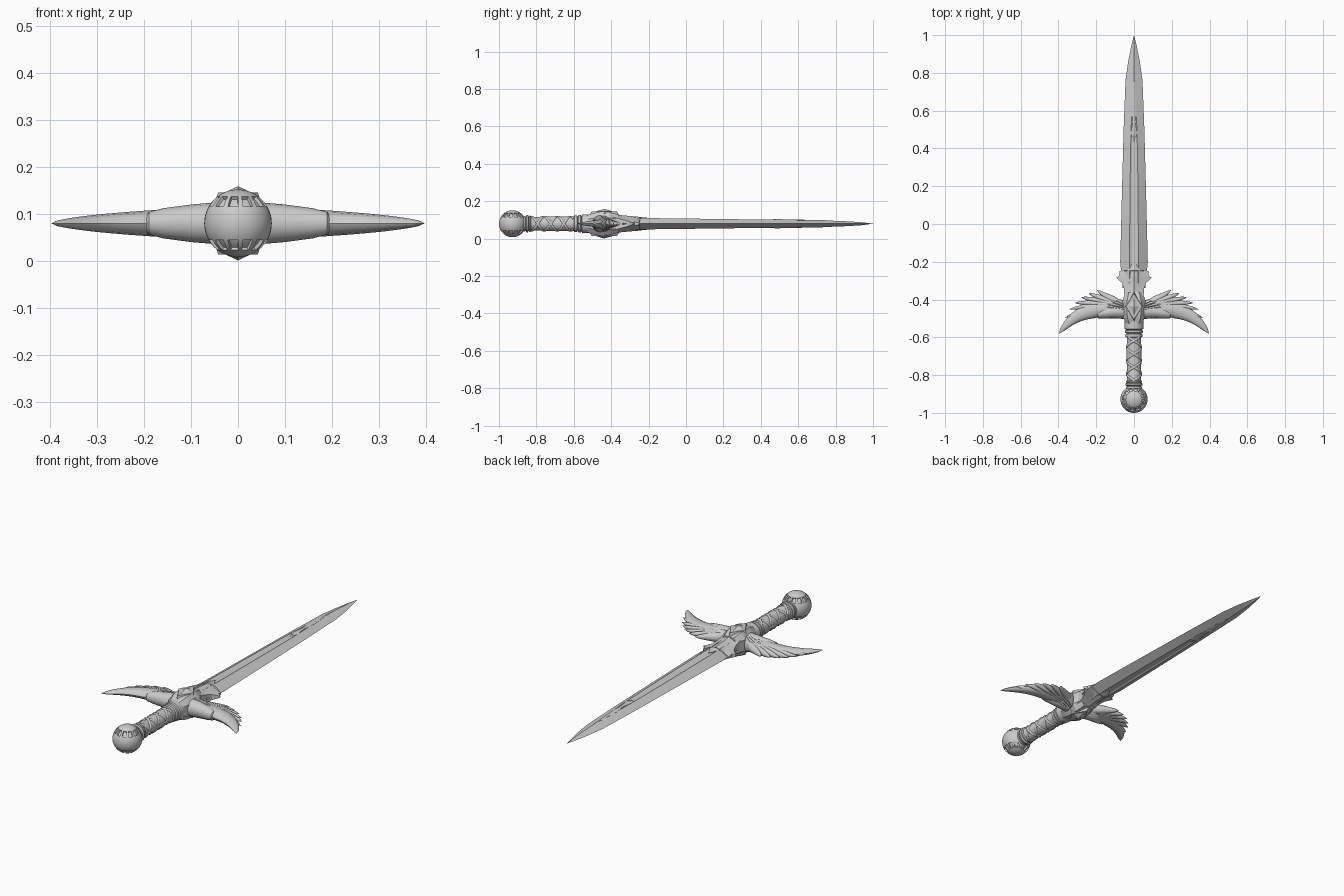
import bpy, bmesh, math
from mathutils import Vector

if "Cube" in bpy.data.objects:
    bpy.data.objects.remove(bpy.data.objects["Cube"])

MID = 0.08  # height of the sword's middle plane

steel = bpy.data.materials.new("grey steel")
steel.use_nodes = True
GREY = (0.6, 0.6, 0.6, 1)
steel.diffuse_color = GREY
steel.node_tree.nodes["Principled BSDF"].inputs["Base Color"].default_value = GREY


def finish(name, bm, mirror="", angle=35):
    """Turn a bmesh into a finished object, mirrored about the sword's middle."""
    bmesh.ops.remove_doubles(bm, verts=bm.verts, dist=0.00005)
    bmesh.ops.recalc_face_normals(bm, faces=bm.faces)
    mesh = bpy.data.meshes.new(name)
    bm.to_mesh(mesh)
    bm.free()
    mesh.materials.append(steel)
    ob = bpy.data.objects.new(name, mesh)
    ob.location.z = MID
    bpy.context.collection.objects.link(ob)
    if mirror:
        mod = ob.modifiers.new("mirror", "MIRROR")
        mod.use_axis = [axis in mirror for axis in "xyz"]
        mod.use_mirror_merge = False
    bpy.ops.object.select_all(action="DESELECT")
    ob.select_set(True)
    bpy.context.view_layer.objects.active = ob
    bpy.ops.object.shade_smooth_by_angle(angle=math.radians(angle))
    return ob


def add_loft(bm, rings):
    """Skin a row of closed rings and cap both ends."""
    rows = [[bm.verts.new(p) for p in ring] for ring in rings]
    n = len(rows[0])
    for a, b in zip(rows, rows[1:]):
        for i in range(n):
            j = (i + 1) % n
            bm.faces.new((a[i], a[j], b[j], b[i]))
    bm.faces.new(rows[0])
    bm.faces.new(rows[-1])


def loft(name, rings, mirror="", angle=35):
    bm = bmesh.new()
    add_loft(bm, rings)
    return finish(name, bm, mirror, angle)


def ellipse(centre, side, w, h, n=12):
    """Ring around a point: w along the side direction, h along z."""
    turns = [math.tau * i / n for i in range(n)]
    return [centre + side * (w * math.cos(a)) + Vector((0, 0, h * math.sin(a))) for a in turns]


def ridged(name, stations):
    """Plate along y with a central ridge: (y, half width, ridge, edge)."""
    loft(name, [[(w, y, e), (0, y, t), (-w, y, e), (-w, y, -e), (0, y, -t), (w, y, -e)]
                for y, w, t, e in stations], angle=15)


# Blade with a hollow fuller: (y, half width, half thickness, fuller half width)
blade = []
for y, w, t, f in [(-0.34, 0.06, 0.034, 0.024), (-0.2, 0.073, 0.03, 0.024),
                   (0.2, 0.063, 0.025, 0.021), (0.5, 0.055, 0.021, 0.016),
                   (0.76, 0.045, 0.017, 0), (0.86, 0.031, 0.013, 0),
                   (0.94, 0.015, 0.008, 0), (1.0, 0, 0, 0)]:
    top = [(f, t), (f * 0.6, t - f * 0.2), (-f * 0.6, t - f * 0.2), (-f, t)]
    under = [(-x, -z) for x, z in top]
    blade.append([(x, y, z) for x, z in [(w, 0)] + top + [(-w, 0)] + under])
loft("blade", blade, angle=10)

# Thin raised ornament near the blade tip
ridged("blade_ornament", [(0.43, 0, 0.02, 0.018), (0.48, 0.017, 0.025, 0.021),
                          (0.54, 0.006, 0.023, 0.021), (0.6, 0.013, 0.022, 0.019),
                          (0.77, 0, 0.018, 0.017)])

# Barbed collar where the blade meets the guard
ridged("blade_collar", [(-0.39, 0.05, 0.05, 0.035), (-0.34, 0.054, 0.045, 0.022),
                        (-0.31, 0.065, 0.042, 0.014), (-0.284, 0.095, 0.04, 0.004),
                        (-0.275, 0.077, 0.039, 0.01), (-0.25, 0.076, 0.037, 0.004),
                        (-0.245, 0.03, 0.036, 0.03), (-0.19, 0, 0.03, 0.028)])

# Chamfered guard block
block = []
for y, w, h in [(-0.53, 0.042, 0.044), (-0.5, 0.056, 0.056), (-0.47, 0.062, 0.062),
                (-0.41, 0.062, 0.062), (-0.36, 0.045, 0.048)]:
    corner = [(w, 0.5 * h), (0.6 * w, h)]
    half = corner + [(-x, z) for x, z in reversed(corner)]
    block.append([(x, y, z) for x, z in half + [(-x, -z) for x, z in half]])
loft("guard_block", block, angle=15)

# Diamond gem in a frame, on both faces of the guard
bm = bmesh.new()
for r1, r2, low, high in [(0.08, 0.068, 0.045, 0.066), (0.055, 0, 0.063, 0.079)]:
    cone = bmesh.ops.create_cone(bm, cap_ends=True, segments=4, radius1=r1, radius2=r2,
                                 depth=high - low)
    for v in cone["verts"]:
        v.co = Vector((v.co.x * 0.62, v.co.y - 0.437, v.co.z + (low + high) / 2))
finish("guard_gem", bm, "z", 5)

# Guard arms
loft("guard_arm", [ellipse(Vector((x, y, 0)), Vector((0, 1, 0)), w, h, 16)
                   for x, y, w, h in [(0.03, -0.46, 0.045, 0.046), (0.1, -0.462, 0.037, 0.04),
                                      (0.16, -0.47, 0.03, 0.032), (0.19, -0.478, 0.021, 0.024),
                                      (0.2, -0.48, 0.008, 0.01)]], "x")


def feather(bm, base, tip, bend, width, height):
    """Curved, tapering feather from base to tip, lying in the middle plane."""
    a, c = Vector((*base, 0)), Vector((*tip, 0))
    across = Vector((a.y - c.y, c.x - a.x, 0))
    b = (a + c) / 2 + across * bend
    rings = []
    for i in range(15):
        t = i / 14
        p = a * (1 - t) ** 2 + b * (2 * t * (1 - t)) + c * t * t
        d = ((b - a) * (1 - t) + (c - b) * t).normalized()
        w = width * min(1, 0.5 + 1.2 * t) * (1 - t) ** 0.6 * 1.4
        rings.append(ellipse(p, Vector((-d.y, d.x, 0)), w, height * (1 - t) ** 0.6 + 0.0005 * (1 - t)))
    add_loft(bm, rings)


# Wings: one great feather, a fan of long feathers and a shorter upper layer
bm = bmesh.new()
feather(bm, (0.07, -0.462), (0.398, -0.582), 0.34, 0.043, 0.034)
long_tips = [(0.365, -0.497), (0.342, -0.452), (0.315, -0.418),
             (0.28, -0.388), (0.24, -0.366), (0.195, -0.35)]
for i, tip in enumerate(long_tips):
    feather(bm, (0.06, -0.458 + 0.006 * i), tip, 0.16 - 0.045 * i, 0.021, 0.036 - 0.001 * i)
short_tips = [(0.25, -0.47), (0.235, -0.44), (0.205, -0.415), (0.165, -0.395), (0.12, -0.39)]
for i, tip in enumerate(short_tips):
    feather(bm, (0.04, -0.465 + 0.009 * i), tip, 0.12 - 0.04 * i, 0.015, 0.045)
finish("wing_feathers", bm, "x", 40)


# Grip core with collar rings at both ends
def step(y0, y1, r):
    return [(y0, r - 0.006), (y0 + 0.003, r), (y1 - 0.003, r), (y1, r - 0.006)]


profile = (step(-0.875, -0.858, 0.042) + step(-0.856, -0.842, 0.046) + step(-0.84, -0.828, 0.043)
           + [(-0.826, 0.036), (-0.72, 0.039), (-0.602, 0.038)]
           + step(-0.6, -0.58, 0.044) + step(-0.578, -0.56, 0.047) + step(-0.558, -0.51, 0.05))
loft("grip", [ellipse(Vector((0, y, 0)), Vector((1, 0, 0)), r, r, 32) for y, r in profile])

# Crossed cords wound round the grip in both directions
bm = bmesh.new()
START, LENGTH, PITCH, STEPS = -0.828, 0.228, 0.14, 60
for hand in (1, -1):
    for phase in (math.pi / 2, -math.pi / 2):
        rings = []
        for i in range(STEPS + 1):
            y = START + LENGTH * i / STEPS
            a = phase + hand * math.tau * (y - START) / PITCH
            out = Vector((math.cos(a), 0, math.sin(a)))
            along = Vector((-0.038 * hand * math.sin(a), PITCH / math.tau,
                            0.038 * hand * math.cos(a))).normalized()
            flat = along.cross(out)
            centre = out * 0.038 + Vector((0, y, 0))
            turns = [math.tau * k / 8 for k in range(8)]
            rings.append([centre + flat * (0.007 * math.cos(k)) + out * (0.0045 * math.sin(k))
                          for k in turns])
        add_loft(bm, rings)
finish("grip_cords", bm, angle=50)

# Ball pommel with a row of sunken windows above and below its smooth band
bm = bmesh.new()
R, SEGMENTS = 0.072, 36
bmesh.ops.create_uvsphere(bm, u_segments=SEGMENTS, v_segments=24, radius=R)
windows = []
for f in bm.faces:
    c = f.calc_center_median()
    latitude = abs(math.degrees(math.asin(c.z / c.length)))
    slot = int((math.atan2(c.y, c.x) % math.tau) / math.tau * SEGMENTS)
    if 30 < latitude < 52.5 and slot % 3 != 0:
        windows.append(f)
bmesh.ops.inset_region(bm, faces=windows, thickness=0.001, depth=-0.007, use_even_offset=True)
for v in bm.verts:
    v.co.y -= 1 - R
finish("pommel", bm, angle=30)
